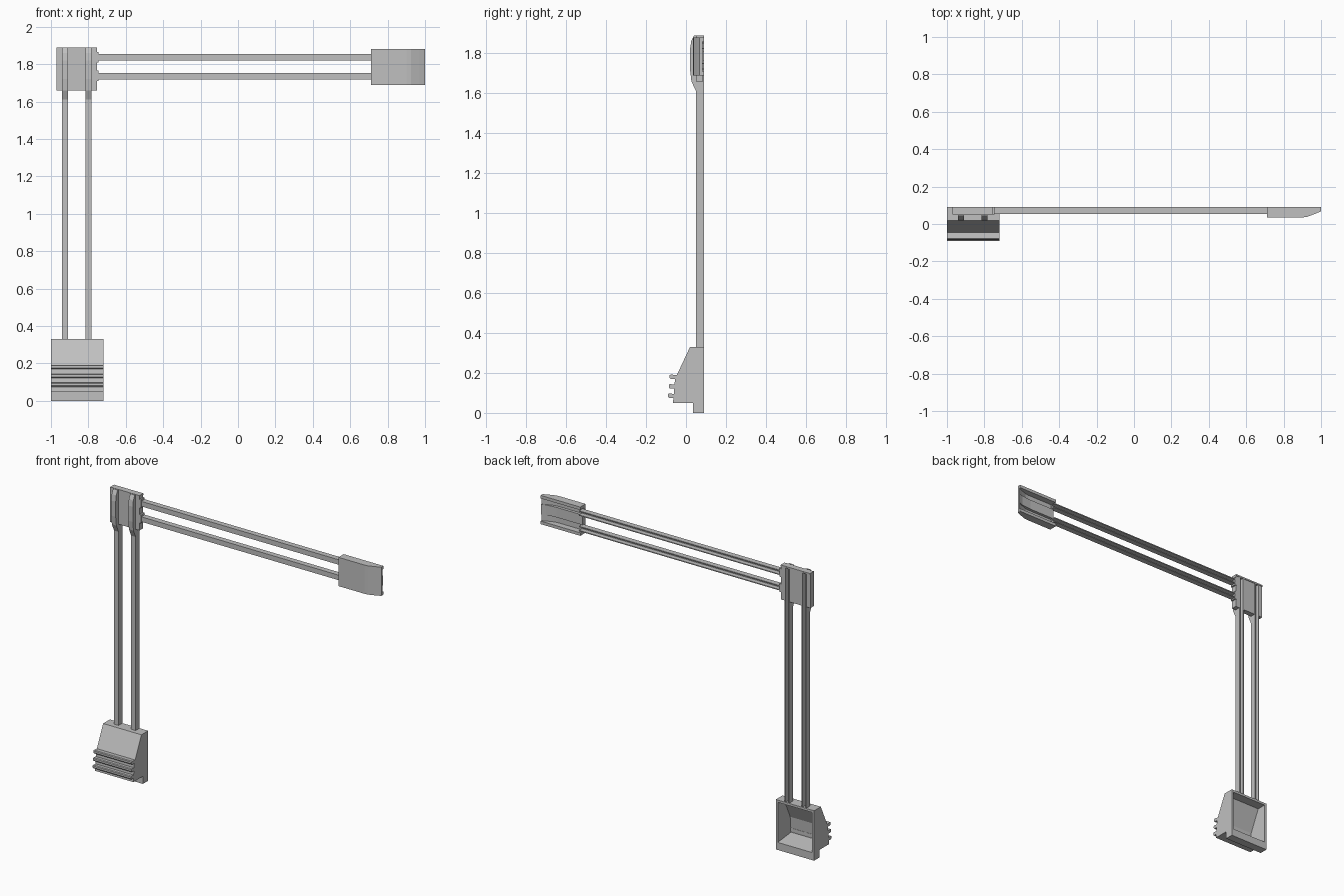
import bpy
import bmesh

old = bpy.data.objects.get("Cube")
if old:
    bpy.data.objects.remove(old, do_unlink=True)

grey = bpy.data.materials.new("light_grey")
grey.use_nodes = True
grey.diffuse_color = (0.53, 0.53, 0.53, 1)
grey.node_tree.nodes["Principled BSDF"].inputs["Base Color"].default_value = (0.53, 0.53, 0.53, 1)


def prism(bm, outline, axis, lo, hi):
    """Extrude an outline: (y, z) pairs along x, or (x, y) pairs along z."""
    place = (lambda p, t: (t, p[0], p[1])) if axis == "x" else (lambda p, t: (p[0], p[1], t))
    a = [bm.verts.new(place(p, lo)) for p in outline]
    b = [bm.verts.new(place(p, hi)) for p in outline]
    bm.faces.new(a)
    bm.faces.new(b[::-1])
    for i in range(len(a)):
        j = (i + 1) % len(a)
        bm.faces.new((a[i], b[i], b[j], a[j]))


def box(bm, x, y, z):
    prism(bm, [(x[0], y[0]), (x[1], y[0]), (x[1], y[1]), (x[0], y[1])], "z", *z)


def finish(bm, name):
    bmesh.ops.recalc_face_normals(bm, faces=bm.faces)
    mesh = bpy.data.meshes.new(name)
    bm.to_mesh(mesh)
    bm.free()
    mesh.materials.append(grey)
    ob = bpy.data.objects.new(name, mesh)
    bpy.context.collection.objects.link(ob)
    return ob


BACK = 0.09

# Foot: hollow wedge open at the back, with a tab below and three ribs
bm = bmesh.new()
X0, X1, WALL = -1.0, -0.72, 0.014
side = [(BACK, 0), (BACK, 0.33), (0.02, 0.33), (-0.055, 0.17), (-0.065, 0.05), (0.035, 0.05), (0.035, 0)]
slope = side[2:5]
prism(bm, side, "x", X0, X0 + WALL)
prism(bm, side, "x", X1 - WALL, X1)
inner = (X0 + WALL, X1 - WALL)
prism(bm, slope + [(y + 0.015, z) for y, z in reversed(slope)], "x", *inner)
box(bm, inner, (0.02, BACK), (0.315, 0.33))
prism(bm, [(-0.062, 0.05), (0.035, 0.05), (0.035, 0), (BACK, 0), (BACK, 0.05), (-0.05, 0.065)], "x", *inner)
finish(bm, "foot_shell")

bm = bmesh.new()
for z, tip in ((0.085, -0.09), (0.132, -0.086), (0.18, -0.082)):
    prism(bm, [(-0.045, z - 0.01), (tip + 0.005, z - 0.01), (tip, z - 0.004), (tip, z + 0.008),
               (tip + 0.005, z + 0.012), (-0.045, z + 0.009)], "x", X0, X1)
finish(bm, "foot_ribs")

# Upright channels, open at the back, swelling forward over the corner plate
T = 0.006
front = [(0.05, 0.32), (0.05, 1.61), (0.027, 1.66), (0.02, 1.72), (0.02, 1.82), (0.026, 1.86), (0.04, 1.89)]
for name, x in (("right_upright", -0.925), ("left_upright", -0.8)):
    bm = bmesh.new()
    w = 0.0165
    prism(bm, front + [(y + T, z) for y, z in reversed(front)], "x", x - w + T, x + w - T)
    wall = front + [(BACK, 1.89), (BACK, 0.32)]
    prism(bm, wall, "x", x - w, x - w + T)
    prism(bm, wall, "x", x + w - T, x + w)
    finish(bm, name)

# Corner plate: three slabs beside the uprights, closed along the top
bm = bmesh.new()
for x in ((-0.97, -0.9415), (-0.9085, -0.8165), (-0.7835, -0.755)):
    box(bm, x, (0.05, 0.086), (1.66, 1.89))
box(bm, (-0.97, -0.755), (0.05, BACK), (1.88, 1.89))
for z in (1.71, 1.81):
    box(bm, (-0.76, -0.745), (0.05, BACK), (z, z + 0.055))
finish(bm, "corner_plate")

# Horizontal channels, open at the back
for name, z in (("lower_rail", 1.735), ("upper_rail", 1.837)):
    bm = bmesh.new()
    w = 0.0165
    span = (-0.75, 0.72)
    box(bm, span, (0.054, 0.054 + T), (z - w + T, z + w - T))
    box(bm, span, (0.054, BACK), (z - w, z - w + T))
    box(bm, span, (0.054, BACK), (z + w - T, z + w))
    finish(bm, name)

# End clip: curved front skin, flanges above and below, middle panel
bm = bmesh.new()
skin = [(0.71, 0.035), (0.9, 0.035), (0.925, 0.038), (0.97, 0.055), (1.0, 0.068)]
LOW, HIGH = 1.69, 1.88
flange = skin + [(1.0, BACK), (0.71, BACK)]
prism(bm, flange, "z", LOW, LOW + 0.02)
prism(bm, flange, "z", HIGH - 0.02, HIGH)
prism(bm, skin + [(x, y + 0.014) for x, y in reversed(skin)], "z", LOW + 0.02, HIGH - 0.02)
panel = [(x, y + 0.014) for x, y in skin]
prism(bm, panel + [(1.0, 0.085), (0.97, 0.075), (0.9, 0.068), (0.71, 0.068)], "z", 1.753, 1.819)
finish(bm, "end_clip")
